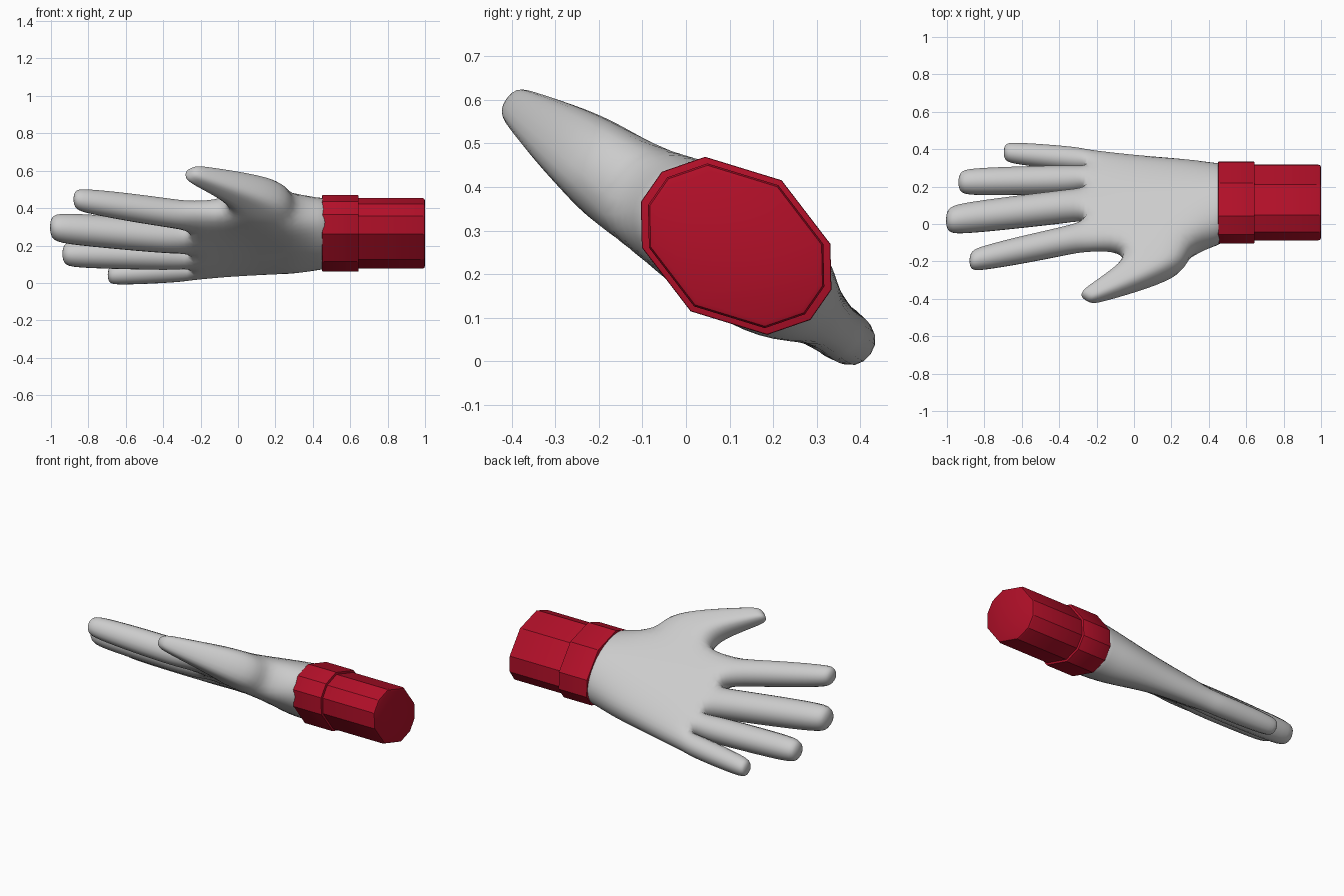
import bpy, bmesh, math
from mathutils import Vector

if "Cube" in bpy.data.objects:
    bpy.data.objects.remove(bpy.data.objects["Cube"])

# Tilted frame of the arm: x runs along it, v across the palm, n out of the back of the hand
TILT = math.radians(-34.8)
CY, CZ = 0.115, 0.265


def place(x, v, n):
    c, s = math.cos(TILT), math.sin(TILT)
    return Vector((x, CY + v * c - n * s, CZ + v * s + n * c))


def material(name, rgb):
    m = bpy.data.materials.new(name)
    m.diffuse_color = (*rgb, 1)
    m.use_nodes = True
    m.node_tree.nodes["Principled BSDF"].inputs["Base Color"].default_value = m.diffuse_color
    return m


def finish(bm, name, mat):
    bmesh.ops.recalc_face_normals(bm, faces=bm.faces)
    me = bpy.data.meshes.new(name)
    bm.to_mesh(me)
    bm.free()
    ob = bpy.data.objects.new(name, me)
    bpy.context.collection.objects.link(ob)
    me.materials.append(mat)
    return ob


def smooth(ob, angle):
    bpy.ops.object.select_all(action='DESELECT')
    ob.select_set(True)
    bpy.context.view_layer.objects.active = ob
    bpy.ops.object.shade_smooth_by_angle(angle=math.radians(angle))


grey = material("glove grey", (0.60, 0.60, 0.60))
red = material("cuff red", (0.45, 0.005, 0.022))

# Ten-sided wrist section, top half then bottom half
WV = [-0.237, -0.175, 0.0, 0.175, 0.237]
WN = [0.042, 0.127, 0.183, 0.127, 0.042]
SECTION = list(zip(WV, WN)) + [(v, -n) for v, n in zip(WV[::-1], WN)]


# Cuffs: solid decagonal prisms with a beveled rim
def cuff(name, x0, x1, scale, bevel):
    bm = bmesh.new()
    a, b = [[bm.verts.new(place(x, v * scale, n * scale)) for v, n in SECTION] for x in (x0, x1)]
    rims = [bm.faces.new(a), bm.faces.new(b)]
    for i in range(10):
        j = (i + 1) % 10
        bm.faces.new((a[i], a[j], b[j], b[i]))
    edges = [e for f in rims for e in f.edges]
    bmesh.ops.bevel(bm, geom=edges, offset=bevel, segments=2, affect='EDGES', profile=0.5)
    smooth(finish(bm, name, red), 30)


cuff("wrist_band", 0.45, 0.645, 1.0, 0.004)
cuff("forearm_sleeve", 0.60, 1.0, 0.925, 0.014)

# Palm cage rows: x, v of the five columns, upper n, lower n
ROWS = [
    (0.52, [v * 0.95 for v in WV], WN, [-n for n in WN]),
    (0.43, [-0.25, -0.17, 0, 0.17, 0.235], [0.05, 0.125, 0.175, 0.125, 0.04], [-0.07, -0.14, -0.17, -0.14, -0.05]),
    (0.30, [-0.30, -0.16, 0, 0.17, 0.27], [0.09, 0.13, 0.15, 0.12, 0.05], [-0.15, -0.16, -0.16, -0.16, -0.08]),
    (0.10, [-0.30, -0.13, 0.03, 0.18, 0.30], [0.08, 0.10, 0.11, 0.09, 0.04], [-0.15, -0.12, -0.11, -0.12, -0.09]),
    (-0.08, [-0.29, -0.11, 0.06, 0.20, 0.33], [0.06, 0.075, 0.08, 0.07, 0.03], [-0.10, -0.10, -0.10, -0.10, -0.09]),
    (-0.25, [-0.30, -0.09, 0.11, 0.235, 0.355], [0.05, 0.055, 0.055, 0.05, 0.03], [-0.10, -0.10, -0.10, -0.10, -0.09]),
]
bm = bmesh.new()
top = [[bm.verts.new(place(x, v, n)) for v, n in zip(vs, up)] for x, vs, up, lo in ROWS]
bot = [[bm.verts.new(place(x, v, n)) for v, n in zip(vs, lo)] for x, vs, up, lo in ROWS]
last = len(ROWS) - 1
for r in range(last):
    for c in range(4):
        for g in (top, bot):
            bm.faces.new((g[r][c], g[r][c + 1], g[r + 1][c + 1], g[r + 1][c]))
    bm.faces.new((top[r][4], bot[r][4], bot[r + 1][4], top[r + 1][4]))
    if r not in (2, 3):        # the thumb grows out of these two side faces
        bm.faces.new((top[r][0], bot[r][0], bot[r + 1][0], top[r + 1][0]))
bm.faces.new(top[0] + bot[0][::-1])


def bridge(a, b):
    for i in range(len(a)):
        j = (i + 1) % len(a)
        bm.faces.new((a[i], a[j], b[j], b[i]))


# Fingers: root v, tip x, tip v, middle radius, tip radius
FINGERS = [
    (-0.20, -0.885, -0.362, 0.078, 0.064),
    (0.01, -1.012, -0.098, 0.090, 0.082),
    (0.172, -0.945, 0.152, 0.078, 0.072),
    (0.295, -0.700, 0.348, 0.065, 0.056),
]
for c, (rv, tx, tv, rm, rt) in enumerate(FINGERS):
    ring = [top[last][c], top[last][c + 1], bot[last][c + 1], bot[last][c]]
    for t, rad in ((0.10, rm * 1.02), (0.50, rm), (0.90, rt * 1.04), (1.0, rt * 0.80)):
        x = -0.25 + (tx + 0.25) * t
        v = rv + (tv - rv) * t
        h = rad / 0.95
        new = [bm.verts.new(place(x, v + a * h, -0.028 + b * h))
               for a, b in ((-1, 1), (1, 1), (1, -1), (-1, -1))]
        bridge(ring, new)
        ring = new
    bm.faces.new(ring)

# Thumb: each ring holds front, middle and back (x, v), with upper and lower n
THUMB = [
    ([(-0.06, -0.345), (0.10, -0.40), (0.29, -0.405)], 0.075, -0.125),
    ([(-0.10, -0.42), (-0.02, -0.48), (0.10, -0.51)], 0.055, -0.105),
    ([(-0.25, -0.54), (-0.21, -0.575), (-0.15, -0.61)], 0.025, -0.075),
    ([(-0.295, -0.585), (-0.265, -0.61), (-0.23, -0.635)], 0.012, -0.06),
]
ring = [top[4][0], top[3][0], top[2][0], bot[2][0], bot[3][0], bot[4][0]]
for pts, up, lo in THUMB:
    new = [bm.verts.new(place(x, v, up)) for x, v in pts]
    new += [bm.verts.new(place(x, v, lo)) for x, v in pts[::-1]]
    bridge(ring, new)
    ring = new
bm.faces.new((ring[0], ring[1], ring[4], ring[5]))
bm.faces.new((ring[1], ring[2], ring[3], ring[4]))

hand = finish(bm, "hand", grey)
for p in hand.data.polygons:
    p.use_smooth = True
sub = hand.modifiers.new("rounding", 'SUBSURF')
sub.levels = sub.render_levels = 2
